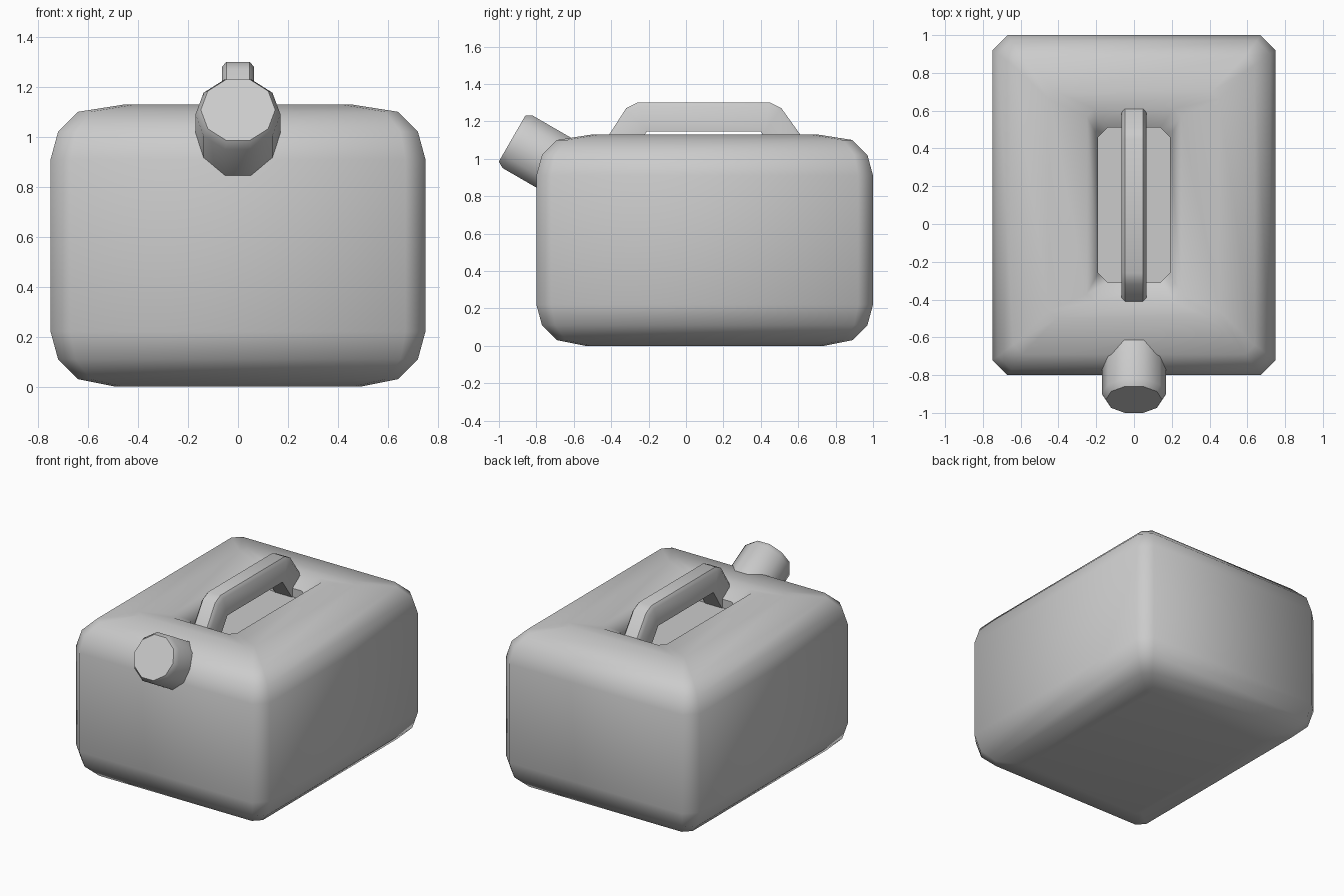
import bpy, bmesh
from math import cos, sin, radians, pi
from mathutils import Vector

if "Cube" in bpy.data.objects:
    bpy.data.objects.remove(bpy.data.objects["Cube"])


def loft(name, rings, smooth):
    """Skin a list of equal-length point rings and close both ends."""
    bm = bmesh.new()
    loops = [[bm.verts.new(p) for p in ring] for ring in rings]
    n = len(loops[0])
    for a, b in zip(loops, loops[1:]):
        for i in range(n):
            j = (i + 1) % n
            bm.faces.new((a[i], a[j], b[j], b[i]))
    bm.faces.new(loops[0][::-1])
    bm.faces.new(loops[-1])
    bmesh.ops.recalc_face_normals(bm, faces=bm.faces)
    mesh = bpy.data.meshes.new(name)
    bm.to_mesh(mesh)
    bm.free()
    ob = bpy.data.objects.new(name, mesh)
    bpy.context.collection.objects.link(ob)
    bpy.ops.object.select_all(action='DESELECT')
    ob.select_set(True)
    bpy.context.view_layer.objects.active = ob
    bpy.ops.object.shade_smooth_by_angle(angle=radians(smooth))
    return ob


def cut_rect(hx, y0, y1, z, c):
    """Rectangle ring with chamfered corners."""
    return [(hx, y0 + c, z), (hx, y1 - c, z), (hx - c, y1, z), (c - hx, y1, z),
            (-hx, y1 - c, z), (-hx, y0 + c, z), (c - hx, y0, z), (hx - c, y0, z)]


# Tank: rounded side profile as (inset, height, corner chamfer)
profile = [(0.26, 0.0, 0.03), (0.11, 0.03, 0.05), (0.03, 0.11, 0.07), (0, 0.22, 0.08),
           (0, 0.91, 0.08), (0.03, 1.02, 0.07), (0.11, 1.10, 0.05), (0.30, 1.13, 0.04)]
rings = [cut_rect(0.75 - d, -0.8 + d, 1.0 - d, z, c) for d, z, c in profile]
# Hand recess sunk into the top: rim, sloped wall, short drop to the floor
rings += [cut_rect(0.25, -0.41, 0.61, 1.13, 0.04),
          cut_rect(0.19, -0.31, 0.51, 1.06, 0.05),
          cut_rect(0.19, -0.31, 0.51, 1.00, 0.05)]
loft("tank_body", rings, 55)

# Handle: paired outer and inner outline points, chamfered along the outer side
outer = [(-0.41, 1.13), (-0.32, 1.27), (-0.26, 1.30), (0.45, 1.30), (0.51, 1.27), (0.61, 1.13)]
inner = [(-0.31, 0.99), (-0.22, 1.13), (-0.21, 1.145), (0.40, 1.145), (0.41, 1.13), (0.51, 0.99)]
w = 0.065
sections = []
for o, i in zip(outer, inner):
    o, i = Vector((0, *o)), Vector((0, *i))
    m = o.lerp(i, 0.14)
    sections.append([p + Vector((x, 0, 0)) for p, x in
                     ((i, -w), (m, -w), (o, 0.018 - w), (o, w - 0.018), (m, w), (i, w))])
loft("handle", sections, 40)

# Spout cap: ten-sided, tilted 30 degrees up towards the front, bevelled tip
axis = Vector((0, -cos(pi / 6), sin(pi / 6)))
side, up = Vector((1, 0, 0)), Vector((0, sin(pi / 6), cos(pi / 6)))
tip = Vector((0, -0.93, 1.1075))
loft("spout_cap",
     [[tip - axis * d + (side * cos(k * pi / 5) + up * sin(k * pi / 5)) * r for k in range(10)]
      for d, r in ((0.36, 0.17), (0.035, 0.17), (0, 0.149))], 50)
